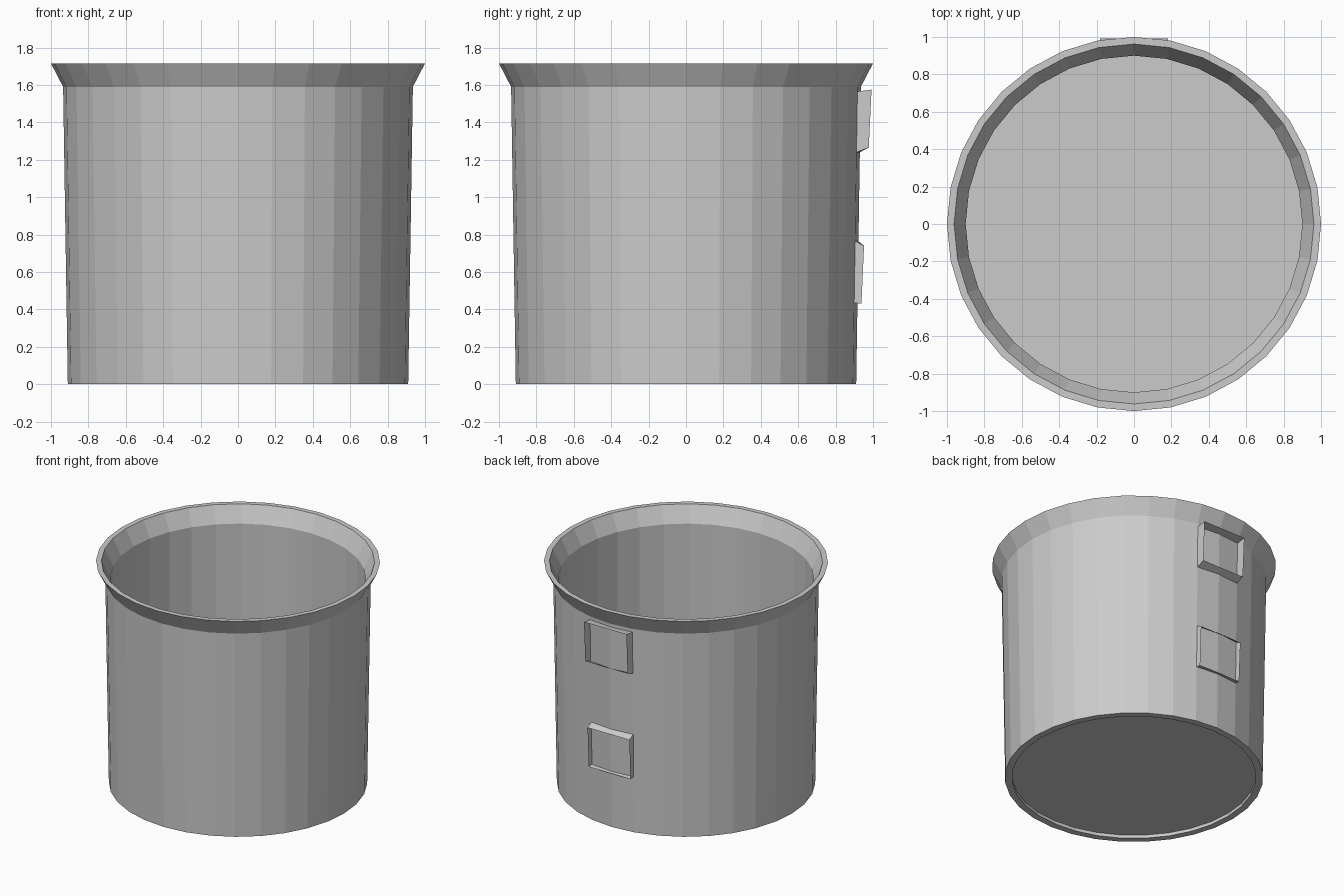
import bpy
import bmesh
import math

SIDES = 32
FOOT_R, NECK_R, NECK_Z = 0.91, 0.935, 1.59

cube = bpy.data.objects.get("Cube")
if cube:
    bpy.data.objects.remove(cube, do_unlink=True)

# Single grey material
grey = bpy.data.materials.new("plain_grey")
grey.use_nodes = True
color = (0.6, 0.6, 0.6, 1)
grey.diffuse_color = color
grey.node_tree.nodes["Principled BSDF"].inputs["Base Color"].default_value = color


def make_object(name, bm):
    mesh = bpy.data.meshes.new(name)
    bm.to_mesh(mesh)
    bm.free()
    mesh.materials.append(grey)
    obj = bpy.data.objects.new(name, mesh)
    bpy.context.collection.objects.link(obj)
    return obj


def lathe(name, profile):
    """Turn a (radius, height) profile into a faceted closed shell."""
    bm = bmesh.new()
    rings = []
    for r, z in profile:
        angles = [2 * math.pi * i / SIDES for i in range(SIDES)]
        rings.append([bm.verts.new((r * math.cos(a), r * math.sin(a), z)) for a in angles])
    for low, high in zip(rings, rings[1:]):
        for i in range(SIDES):
            j = (i + 1) % SIDES
            bm.faces.new((low[i], low[j], high[j], high[i]))
    bm.faces.new(rings[0])
    bm.faces.new(rings[-1])
    bmesh.ops.recalc_face_normals(bm, faces=bm.faces)
    return make_object(name, bm)


# Pot body: recessed underside, tapered wall, flared lip, inner wall and floor
lathe("pot_body", [
    (0.86, 0.025), (0.86, 0), (FOOT_R, 0), (NECK_R, NECK_Z),
    (1.0, 1.715), (0.962, 1.715), (0.9, NECK_Z), (0.9, 0.05),
])


def socket(name, wall_z, outer_z, outer_y):
    """Open four-sided socket on the back wall; z and y pairs run bottom, top."""
    bm = bmesh.new()
    step = 2 * math.pi / SIDES
    inner, outer = [], []
    for k in (0, 1):
        radius = FOOT_R + (NECK_R - FOOT_R) * wall_z[k] / NECK_Z
        half = radius * math.sin(step)
        depth = radius * math.cos(step)
        points = [(-half, depth), (0, radius), (half, depth)]
        if k:
            points.reverse()
        for x, y in points:
            inner.append(bm.verts.new((x, y, wall_z[k])))
            outer.append(bm.verts.new((x, outer_y[k], outer_z[k])))
    count = len(inner)
    for i in range(count):
        j = (i + 1) % count
        bm.faces.new((inner[i], outer[i], outer[j], inner[j]))
    bmesh.ops.recalc_face_normals(bm, faces=bm.faces)
    return make_object(name, bm)


# Handle sockets on the back
socket("upper_handle_socket", (1.24, 1.565), (1.265, 1.575), (0.977, 0.992))
socket("lower_handle_socket", (0.435, 0.765), (0.43, 0.74), (0.938, 0.952))
